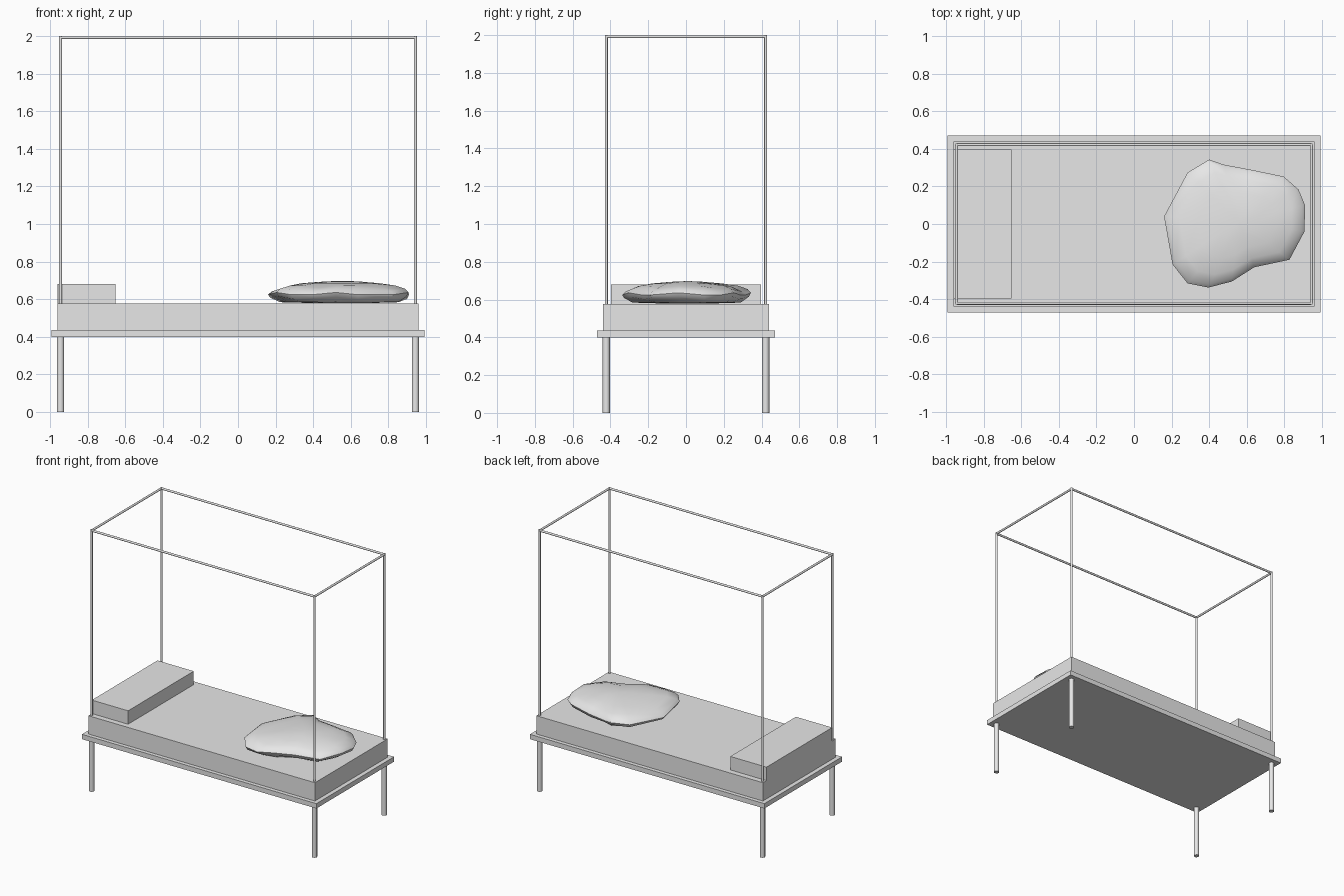
import bpy, bmesh, math
from mathutils import Vector

if "Cube" in bpy.data.objects:
    bpy.data.objects.remove(bpy.data.objects["Cube"], do_unlink=True)

grey = bpy.data.materials.new("light_grey")
grey.use_nodes = True
grey.diffuse_color = (0.8, 0.8, 0.8, 1)
grey.node_tree.nodes["Principled BSDF"].inputs["Base Color"].default_value = (0.8, 0.8, 0.8, 1)


def finish(name, bm, smooth_angle=None):
    mesh = bpy.data.meshes.new(name)
    bmesh.ops.recalc_face_normals(bm, faces=bm.faces)
    bm.to_mesh(mesh)
    bm.free()
    mesh.materials.append(grey)
    obj = bpy.data.objects.new(name, mesh)
    bpy.context.collection.objects.link(obj)
    if smooth_angle:
        bpy.ops.object.select_all(action="DESELECT")
        obj.select_set(True)
        bpy.context.view_layer.objects.active = obj
        bpy.ops.object.shade_smooth_by_angle(angle=math.radians(smooth_angle))
    return obj


def box(name, low, high):
    bm = bmesh.new()
    bmesh.ops.create_cube(bm, size=1)
    low, high = Vector(low), Vector(high)
    for v in bm.verts:
        v.co = (low + high) / 2 + v.co * (high - low)
    return finish(name, bm)


def rod(name, start, end, radius):
    start, end = Vector(start), Vector(end)
    axis = end - start
    bm = bmesh.new()
    bmesh.ops.create_cone(bm, cap_ends=True, segments=16, radius1=radius,
                          radius2=radius, depth=axis.length)
    turn = axis.to_track_quat("Z", "Y")
    for v in bm.verts:
        v.co = (start + end) / 2 + turn @ v.co
    return finish(name, bm, 40)


# Bed base, mattress and pillow
box("bed_base", (-0.993, -0.47, 0.4), (0.993, 0.47, 0.437))
box("mattress", (-0.96, -0.44, 0.437), (0.96, 0.44, 0.577))
box("pillow", (-0.96, -0.397, 0.577), (-0.653, 0.397, 0.68))

# Legs, canopy posts and top rails
X, Y, TOP = 0.944, 0.422, 1.992
for sx, side in ((-1, "right"), (1, "left")):
    for sy, end in ((-1, "front"), (1, "back")):
        x, y = sx * X, sy * Y
        rod(f"{end}_{side}_leg", (x, y, 0), (x, y, 0.4), 0.019)
        rod(f"{end}_{side}_post", (x, y, 0.577), (x, y, 2), 0.008)
    rod(f"{side}_rail", (sx * X, -Y, TOP), (sx * X, Y, TOP), 0.008)
for sy, end in ((-1, "front"), (1, "back")):
    rod(f"{end}_rail", (-X, sy * Y, TOP), (X, sy * Y, TOP), 0.008)

# Crumpled cushion: one irregular outline stacked in rings
outline = [(0.40, 0.343), (0.476, 0.316), (0.615, 0.29), (0.795, 0.253),
           (0.875, 0.184), (0.91, 0.10), (0.907, -0.04), (0.827, -0.19),
           (0.64, -0.23), (0.52, -0.306), (0.396, -0.338), (0.285, -0.316),
           (0.205, -0.215), (0.16, 0.04), (0.285, 0.274)]
centre = Vector((0.56, 0.01))
rings = [(0.45, 0.58), (0.84, 0.584), (0.97, 0.608), (1.0, 0.628),
         (0.95, 0.648), (0.8, 0.668), (0.55, 0.685), (0.25, 0.694)]
bm = bmesh.new()
loops = []
for level, (scale, z) in enumerate(rings):
    loop = []
    for i, point in enumerate(outline):
        flat = centre + (Vector(point) - centre) * scale
        wave = 0.008 * math.sin(i * 2.1 + level * 0.5) if 1 < level < 6 else 0
        loop.append(bm.verts.new((flat.x, flat.y, z + wave)))
    loops.append(loop)
n = len(outline)
for a, b in zip(loops, loops[1:]):
    for i in range(n):
        j = (i + 1) % n
        bm.faces.new((a[i], a[j], b[j], b[i]))
crown = bm.verts.new((centre.x, centre.y, 0.698))
for i in range(n):
    bm.faces.new((loops[-1][i], loops[-1][(i + 1) % n], crown))
bm.faces.new(loops[0][::-1])
finish("crumpled_cushion", bm, 40)
